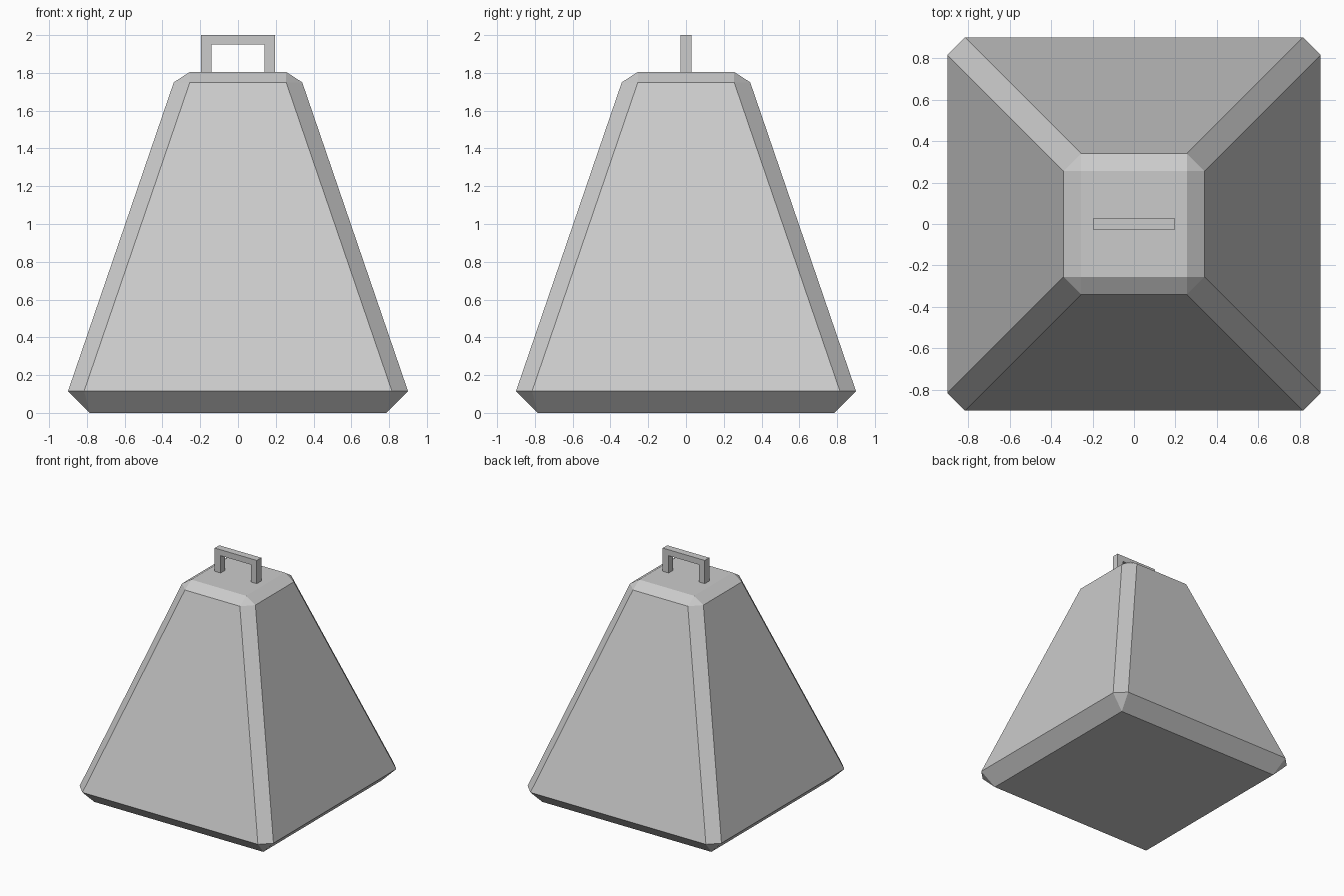
import bpy, bmesh, math

if "Cube" in bpy.data.objects:
    bpy.data.objects.remove(bpy.data.objects["Cube"])

grey = bpy.data.materials.new("light grey")
grey.use_nodes = True
colour = (0.6, 0.6, 0.6, 1)
grey.diffuse_color = colour
grey.node_tree.nodes["Principled BSDF"].inputs["Base Color"].default_value = colour


def finish(name, bm):
    bmesh.ops.recalc_face_normals(bm, faces=bm.faces)
    mesh = bpy.data.meshes.new(name)
    bm.to_mesh(mesh)
    bm.free()
    mesh.materials.append(grey)
    obj = bpy.data.objects.new(name, mesh)
    bpy.context.collection.objects.link(obj)
    return obj


# Tapered body: chamfered four-sided block, each level given as corner points
corner_points = [
    (0.785, 0.785, 0),
    (0.9, 0.815, 0.115), (0.815, 0.9, 0.115),
    (0.34, 0.255, 1.75), (0.255, 0.34, 1.75),
    (0.255, 0.255, 1.805),
]
bm = bmesh.new()
for x, y, z in corner_points:
    for sx in (-1, 1):
        for sy in (-1, 1):
            bm.verts.new((sx * x, sy * y, z))
bmesh.ops.convex_hull(bm, input=bm.verts)
bmesh.ops.dissolve_limit(bm, angle_limit=math.radians(1), verts=bm.verts, edges=bm.edges)
finish("weight_body", bm)

# Carrying handle: upside-down U profile extruded front to back
half = [(0.195, 1.8), (0.195, 2.0)]
inner = [(0.14, 1.95), (0.14, 1.8)]
profile = ([(-x, z) for x, z in half] + half[::-1]
           + inner[::-1] + [(-x, z) for x, z in inner])
bm = bmesh.new()
face = bm.faces.new([bm.verts.new((x, -0.03, z)) for x, z in profile])
new = bmesh.ops.extrude_face_region(bm, geom=[face])["geom"]
moved = [v for v in new if isinstance(v, bmesh.types.BMVert)]
bmesh.ops.translate(bm, verts=moved, vec=(0, 0.06, 0))
finish("handle", bm)
